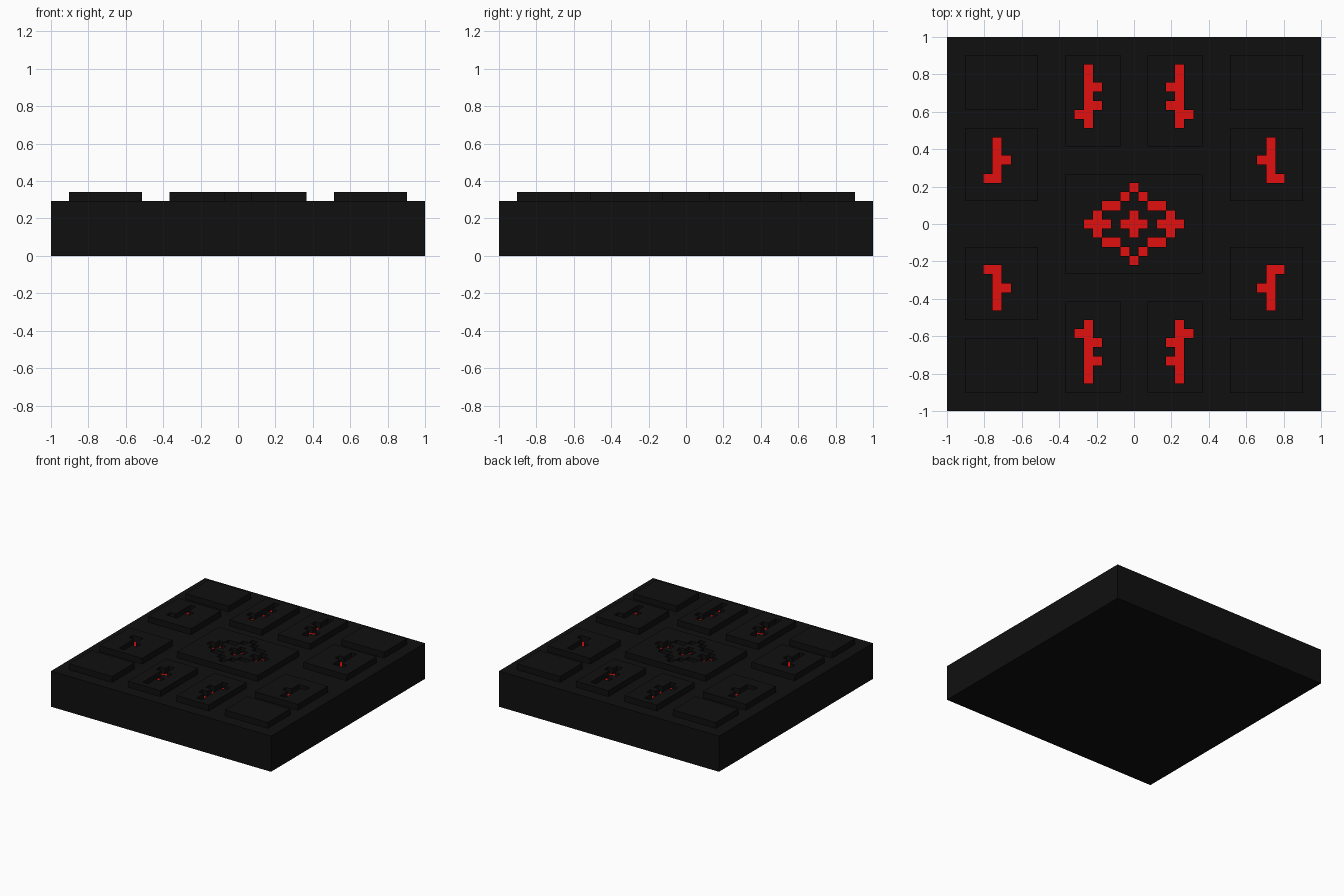
import bpy, bmesh
from mathutils import Matrix, Vector

if "Cube" in bpy.data.objects:
    bpy.data.objects.remove(bpy.data.objects["Cube"])

U = 2 / 41            # one block cell
BASE_H = 6 * U        # slab height; tiles rise one more cell


def material(name, color):
    m = bpy.data.materials.new(name)
    m.diffuse_color = color
    m.use_nodes = True
    m.node_tree.nodes["Principled BSDF"].inputs["Base Color"].default_value = m.diffuse_color
    return m


BLACK = material("black_stone", (0.005, 0.005, 0.005, 1))
RED = material("red_glow", (0.75, 0.005, 0.005, 1))


def finish(bm, name, mat):
    bmesh.ops.recalc_face_normals(bm, faces=bm.faces)
    me = bpy.data.meshes.new(name)
    bm.to_mesh(me)
    bm.free()
    me.materials.append(mat)
    ob = bpy.data.objects.new(name, me)
    bpy.context.collection.objects.link(ob)
    return ob


def cell_sheet(cells, z):
    """Flat welded sheet of unit cells given by integer centres."""
    bm = bmesh.new()
    verts = {}

    def vert(i, j):
        if (i, j) not in verts:
            verts[i, j] = bm.verts.new(((i - 0.5) * U, (j - 0.5) * U, z))
        return verts[i, j]

    for i, j in sorted(cells):
        bm.faces.new([vert(i, j), vert(i + 1, j), vert(i + 1, j + 1), vert(i, j + 1)])
    return bm


def tile(name, xs, ys, carved=()):
    """Raised tile with a carved rune whose floor glows red."""
    carved = set(carved)
    cells = {(i, j) for i in range(xs[0], xs[1] + 1) for j in range(ys[0], ys[1] + 1)}
    bm = cell_sheet(cells - carved, BASE_H)
    ext = bmesh.ops.extrude_face_region(bm, geom=bm.faces[:])
    top = [g for g in ext["geom"] if isinstance(g, bmesh.types.BMVert)]
    bmesh.ops.translate(bm, verts=top, vec=Vector((0, 0, U)))
    finish(bm, name + "_tile", BLACK)
    if carved:
        finish(cell_sheet(carved, BASE_H + 0.002), name + "_rune_floor", RED)


def flip(cells, sx, sy):
    return {(sx * i, sy * j) for i, j in cells}


def span(a, b, s):
    return tuple(sorted((s * a, s * b)))


# Base slab
bm = bmesh.new()
bmesh.ops.create_cube(bm, size=1, matrix=Matrix.Translation((0, 0, BASE_H / 2))
                      @ Matrix.Diagonal((2, 2, BASE_H, 1)))
finish(bm, "base_slab", BLACK)

# Runes, drawn for the +x +y quadrant
end_rune = {(5, j) for j in range(11, 18)} | {(4, 15), (4, 13), (6, 12)}
side_rune = {(15, j) for j in range(5, 10)} | {(14, 7), (16, 5)}
eye_quarter = {(0, 4), (1, 3), (2, 2), (3, 2), (4, 1), (0, 1),
               (3, 0), (4, 0), (5, 0), (0, 0), (1, 0)}

# Tiles mirrored into all four quadrants
eye = set()
for sx, xn in ((1, "right"), (-1, "left")):
    for sy, yn in ((1, "back"), (-1, "front")):
        q = f"{yn}_{xn}"
        tile(q + "_corner", span(11, 18, sx), span(13, 18, sy))
        tile(q + "_side", span(11, 18, sx), span(3, 10, sy), flip(side_rune, sx, sy))
        tile(q + "_end", span(2, 7, sx), span(9, 18, sy), flip(end_rune, sx, sy))
        eye |= flip(eye_quarter, sx, sy)

# Centre tile with the eye emblem
tile("centre", (-7, 7), (-5, 5), eye)
